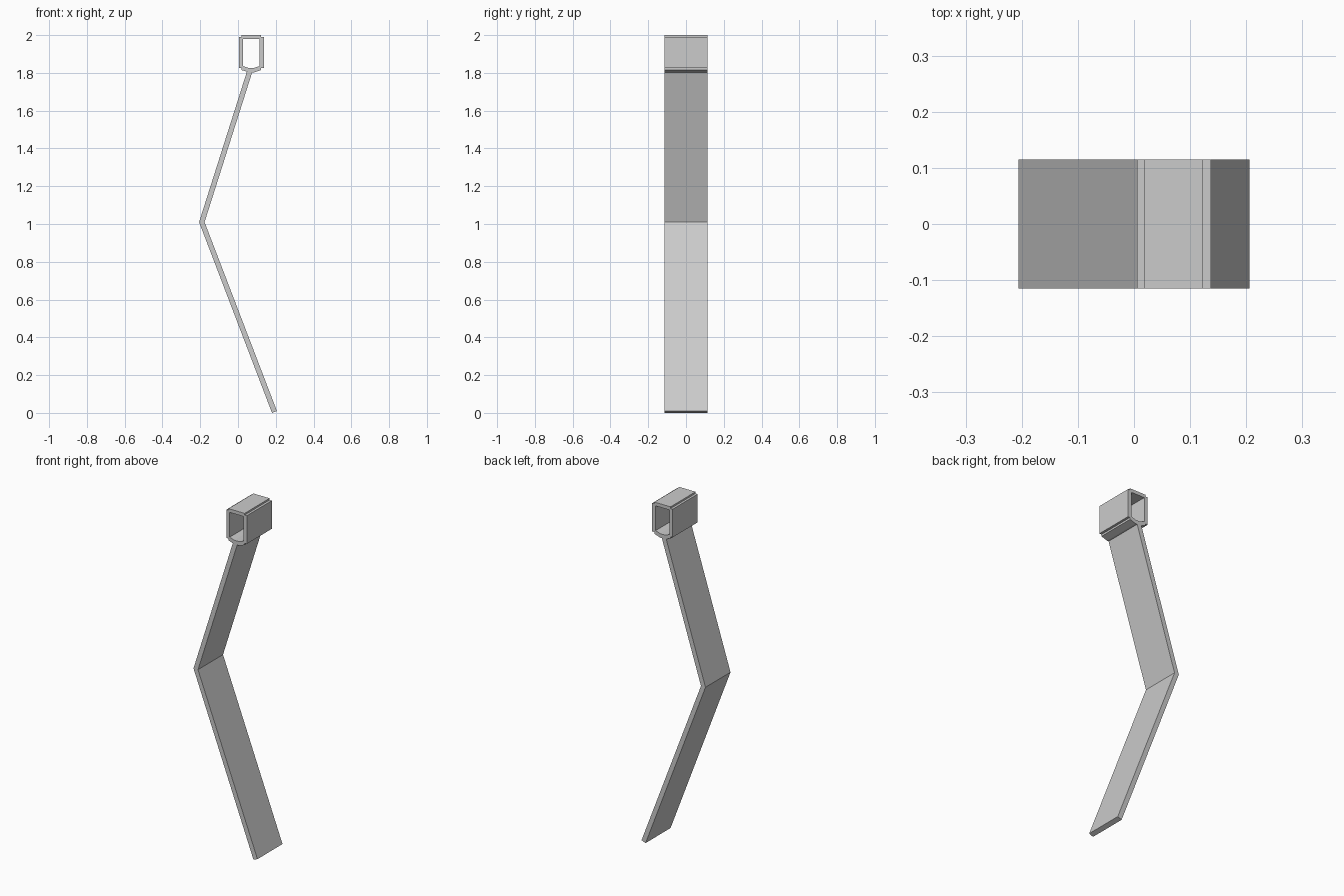
import bpy
import bmesh

DEPTH = 0.115  # half width along y

cube = bpy.data.objects.get("Cube")
if cube:
    bpy.data.objects.remove(cube, do_unlink=True)

grey = bpy.data.materials.new("light grey")
grey.use_nodes = True
colour = (0.6, 0.6, 0.6, 1)
grey.diffuse_color = colour
grey.node_tree.nodes["Principled BSDF"].inputs["Base Color"].default_value = colour


def finish(bm, name):
    bmesh.ops.recalc_face_normals(bm, faces=bm.faces)
    mesh = bpy.data.meshes.new(name)
    bm.to_mesh(mesh)
    bm.free()
    mesh.materials.append(grey)
    bpy.context.collection.objects.link(bpy.data.objects.new(name, mesh))


def rings(bm, loops):
    """Place each x-z loop at the front and at the back."""
    return [[[bm.verts.new((x, y, z)) for x, z in loop] for y in (-DEPTH, DEPTH)]
            for loop in loops]


def bridge(bm, a, b):
    n = len(a)
    for i in range(n):
        j = (i + 1) % n
        bm.faces.new((a[i], a[j], b[j], b[i]))


# Bent arm: a mitred flat bar
bm = bmesh.new()
left = [(0.18, 0), (-0.206, 1.01), (0.047, 1.806)]
right = [(0.206, 0.01), (-0.177, 1.01), (0.076, 1.806)]
(front, back), = rings(bm, [left + right[::-1]])
for ring in (front, back):
    for i in (0, 1):
        bm.faces.new((ring[i], ring[i + 1], ring[4 - i], ring[5 - i]))
bridge(bm, front, back)
finish(bm, "bent_arm")

# Box loop: mirrored half profile with stepped corners and a shallow V floor
CENTRE = 0.071
outer = [(0.052, 2), (0.052, 1.99), (0.066, 1.99), (0.066, 1.826),
         (0.052, 1.826), (0.052, 1.815), (0.014, 1.803)]
inner = [(0.044, 1.98), (0.044, 1.979), (0.044, 1.978), (0.044, 1.838),
         (0.044, 1.837), (0.044, 1.836), (0.014, 1.826)]


def mirrored(half):
    return ([(CENTRE + x, z) for x, z in half]
            + [(CENTRE - x, z) for x, z in reversed(half)])


bm = bmesh.new()
(of, ob), (inf, inb) = rings(bm, [mirrored(outer), mirrored(inner)])
for a, b in ((of, ob), (inf, inb), (of, inf), (ob, inb)):
    bridge(bm, a, b)
finish(bm, "box_loop")
